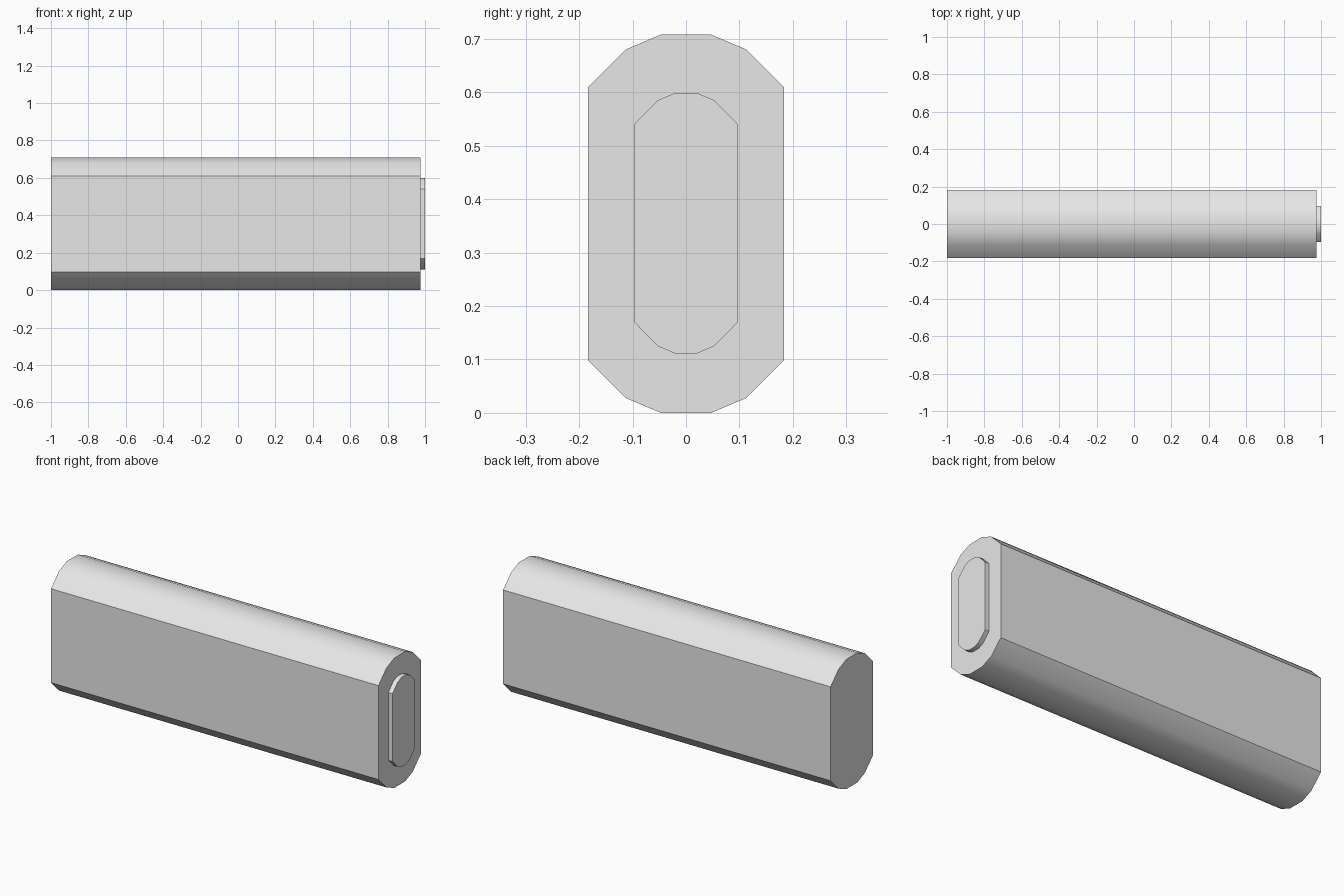
import bpy
import bmesh
from math import radians

cube = bpy.data.objects.get("Cube")
if cube:
    bpy.data.objects.remove(cube, do_unlink=True)

# Plain grey material
grey = bpy.data.materials.new("light_grey")
grey.use_nodes = True
colour = (0.8, 0.8, 0.8, 1.0)
grey.diffuse_color = colour
grey.node_tree.nodes["Principled BSDF"].inputs["Base Color"].default_value = colour


def extrude_profile(name, corner, z_mid, x_start, x_end):
    """Mirror one (y, z offset) corner into a closed section and extrude it along x."""
    right = [(y, -z) for y, z in reversed(corner)] + corner
    section = right + [(-y, z) for y, z in reversed(right)]
    bm = bmesh.new()
    face = bm.faces.new([bm.verts.new((x_start, y, z_mid + z)) for y, z in section])
    result = bmesh.ops.extrude_face_region(bm, geom=[face], use_keep_orig=True)
    moved = [v for v in result["geom"] if isinstance(v, bmesh.types.BMVert)]
    bmesh.ops.translate(bm, verts=moved, vec=(x_end - x_start, 0, 0))
    bmesh.ops.recalc_face_normals(bm, faces=bm.faces)
    mesh = bpy.data.meshes.new(name)
    bm.to_mesh(mesh)
    bm.free()
    mesh.materials.append(grey)
    obj = bpy.data.objects.new(name, mesh)
    bpy.context.collection.objects.link(obj)

    # Round the end curves while keeping the flat sides and ends crisp
    bpy.ops.object.select_all(action="DESELECT")
    obj.select_set(True)
    bpy.context.view_layer.objects.active = obj
    bpy.ops.object.shade_smooth_by_angle(angle=radians(30))
    return obj


# Long flat-sided body with faceted rounded top and bottom
body_corner = [(0.183, 0.256), (0.113, 0.326), (0.047, 0.354)]
extrude_profile("body", body_corner, 0.354, -1.0, 0.975)

# Thin raised plate on one end
plate_corner = [(0.097, 0.185), (0.053, 0.23), (0.02, 0.244)]
extrude_profile("end_plate", plate_corner, 0.355, 0.975, 1.0)
